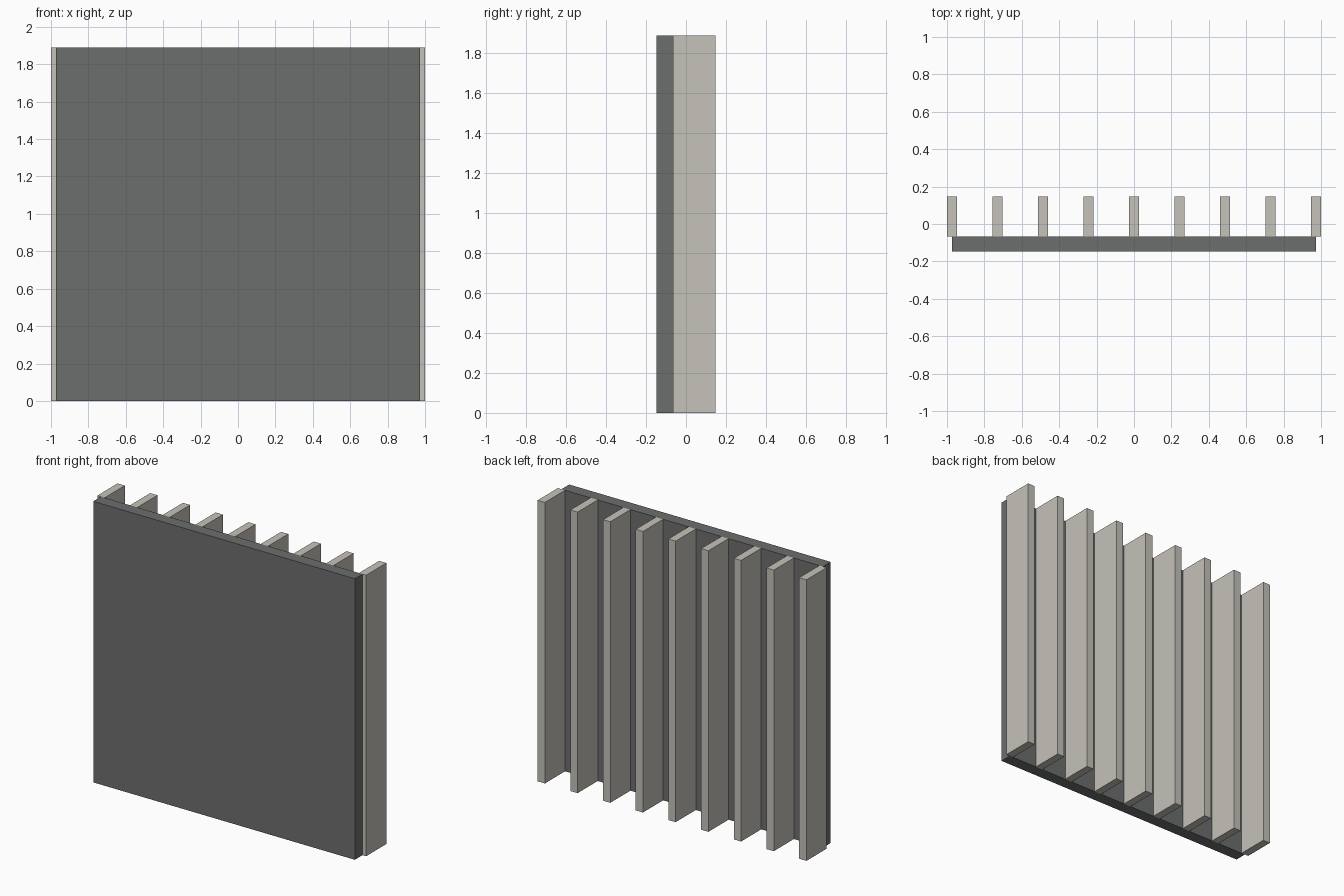
import bpy

cube = bpy.data.objects.get("Cube")
if cube:
    bpy.data.objects.remove(cube, do_unlink=True)


def make_material(name, color):
    mat = bpy.data.materials.new(name)
    mat.use_nodes = True
    mat.diffuse_color = (*color, 1)
    mat.node_tree.nodes["Principled BSDF"].inputs["Base Color"].default_value = (*color, 1)
    return mat


def add_box(name, low, high, mat):
    """Box between two opposite corners."""
    center = [(a + b) / 2 for a, b in zip(low, high)]
    bpy.ops.mesh.primitive_cube_add(size=1, location=center)
    box = bpy.context.object
    box.name = name
    box.scale = [b - a for a, b in zip(low, high)]
    bpy.ops.object.transform_apply(location=False, rotation=False, scale=True)
    box.data.materials.append(mat)
    return box


dark_grey = make_material("dark grey", (0.15, 0.156, 0.153))
warm_grey = make_material("warm light grey", (0.56, 0.54, 0.49))

HEIGHT = 1.89
FRONT, JOINT, BACK = -0.148, -0.066, 0.148
HALF_PANEL = 0.973
HALF_RIB = 0.027
RIBS = 9

# Front panel
add_box("panel", (-HALF_PANEL, FRONT, 0), (HALF_PANEL, JOINT, HEIGHT), dark_grey)

# Evenly spaced upright ribs, the outer two centred on the panel's edges
for i in range(RIBS):
    x = HALF_PANEL * (2 * i / (RIBS - 1) - 1)
    add_box(f"rib_{i + 1}", (x - HALF_RIB, JOINT, 0), (x + HALF_RIB, BACK, HEIGHT), warm_grey)
